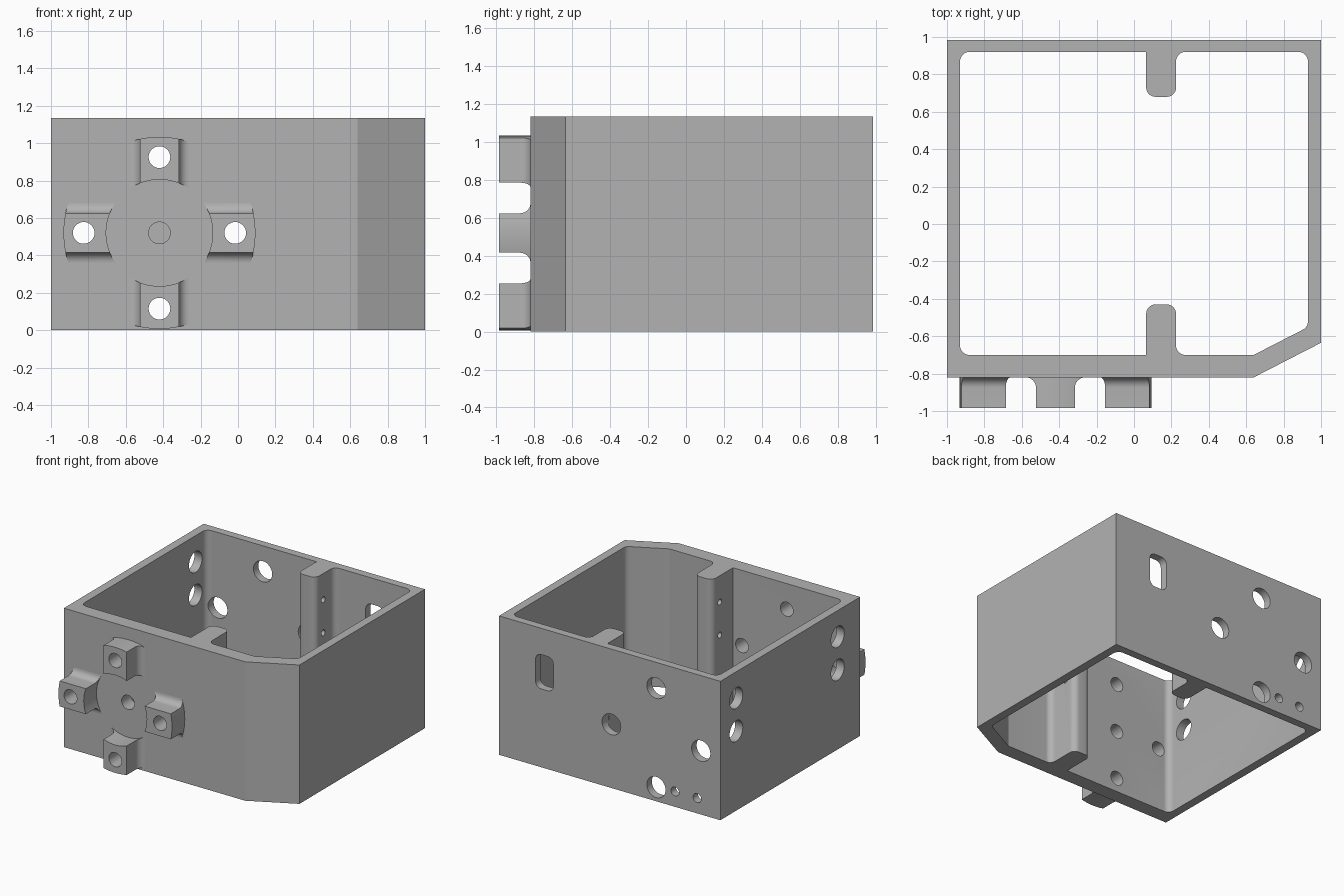
import bpy, bmesh, math
from mathutils import Vector, Matrix

if "Cube" in bpy.data.objects:
    bpy.data.objects.remove(bpy.data.objects["Cube"])

H = 1.135                      # housing height
FRONT, BACK = -0.82, 0.985     # outer wall planes
HUB = (-0.42, 0.52)            # mount centre (x, z)

grey = bpy.data.materials.new("light grey")
grey.diffuse_color = (0.45, 0.45, 0.45, 1)
grey.use_nodes = True
grey.node_tree.nodes["Principled BSDF"].inputs["Base Color"].default_value = grey.diffuse_color


def rounded(corners, steps=8):
    """Outline from (x, y, fillet radius) corners."""
    out = []
    n = len(corners)
    for i, (x, y, r) in enumerate(corners):
        p = Vector((x, y))
        if r == 0:
            out.append(p)
            continue
        a = (Vector(corners[i - 1][:2]) - p).normalized()
        b = (Vector(corners[(i + 1) % n][:2]) - p).normalized()
        half = a.angle(b) / 2
        c = p + (a + b).normalized() * r / math.sin(half)
        s = p + a * r / math.tan(half) - c
        e = p + b * r / math.tan(half) - c
        turn = math.atan2(s.x * e.y - s.y * e.x, s.dot(e))
        for k in range(steps + 1):
            out.append(c + Matrix.Rotation(turn * k / steps, 2) @ s)
    return out


def prism(bm, outline, z0, z1, matrix=Matrix()):
    low = [bm.verts.new(matrix @ Vector((p[0], p[1], z0))) for p in outline]
    top = [bm.verts.new(matrix @ Vector((p[0], p[1], z1))) for p in outline]
    bm.faces.new(low[::-1])
    bm.faces.new(top)
    for i in range(len(low)):
        j = (i + 1) % len(low)
        bm.faces.new((low[i], low[j], top[j], top[i]))


def circle(cx, cy, r, n=32):
    return [(cx + r * math.cos(2 * math.pi * i / n),
             cy + r * math.sin(2 * math.pi * i / n)) for i in range(n)]


ALONG_Y = Matrix(((1, 0, 0, 0), (0, 0, 1, 0), (0, 1, 0, 0), (0, 0, 0, 1)))  # (x, z, y)
ALONG_X = Matrix(((0, 0, 1, 0), (1, 0, 0, 0), (0, 1, 0, 0), (0, 0, 0, 1)))  # (y, z, x)


def make(name, bm):
    bmesh.ops.recalc_face_normals(bm, faces=bm.faces)
    me = bpy.data.meshes.new(name)
    bm.to_mesh(me)
    bm.free()
    ob = bpy.data.objects.new(name, me)
    bpy.context.collection.objects.link(ob)
    me.materials.append(grey)
    return ob


def cut(ob, cutter):
    m = ob.modifiers.new("cut", 'BOOLEAN')
    m.operation, m.solver, m.object = 'DIFFERENCE', 'EXACT', cutter
    bpy.context.view_layer.objects.active = ob
    bpy.ops.object.modifier_apply(modifier=m.name)


def smooth(ob):
    bpy.ops.object.select_all(action='DESELECT')
    ob.select_set(True)
    bpy.context.view_layer.objects.active = ob
    bpy.ops.object.shade_smooth_by_angle(angle=math.radians(25))


# Housing: outer block with one chamfered corner
bm = bmesh.new()
prism(bm, [(-1, FRONT), (0.64, FRONT), (1, -0.635), (1, BACK), (-1, BACK)], 0, H)
housing = make("housing", bm)

# Open cavity, leaving two inner ribs
R = 0.05
bm = bmesh.new()
prism(bm, rounded([
    (-0.93, -0.70, R), (0.065, -0.70, 0), (0.065, -0.43, R), (0.225, -0.43, R),
    (0.225, -0.70, R), (0.64, -0.70, 0), (0.93, -0.551, R), (0.93, 0.92, R),
    (0.225, 0.92, R), (0.225, 0.68, R), (0.065, 0.68, R), (0.065, 0.92, 0),
    (-0.93, 0.92, R)]), -0.2, H + 0.2)
cavity = make("cavity_cutter", bm)

# Bolt holes through the front wall and lugs
ARM = 0.405
bolts = [(HUB[0] + dx * ARM, HUB[1] + dz * ARM)
         for dx, dz in ((1, 0), (-1, 0), (0, 1), (0, -1))]
bm = bmesh.new()
for x, z in bolts + [HUB]:
    prism(bm, circle(x, z, 0.058), -1.1, -0.6, ALONG_Y)
bolt_holes = make("bolt_hole_cutter", bm)

# Holes in back wall, left wall and ribs
bm = bmesh.new()
for x, z in bolts:
    prism(bm, circle(x, z, 0.085), 0.9, 1.1, ALONG_Y)
for x in (-0.59, -0.79):
    prism(bm, circle(x, 0.125, 0.037, 24), 0.88, 1.1, ALONG_Y)
w, h = 0.08, 0.14
prism(bm, rounded([(0.59 - w, 0.78 - h, R), (0.59 + w, 0.78 - h, R),
                   (0.59 + w, 0.78 + h, R), (0.59 - w, 0.78 + h, R)]),
      0.85, 1.1, ALONG_Y)
for y in (-0.53, 0.78):
    for z in (0.65, 0.92):
        prism(bm, circle(y, z, 0.085), -1.1, -0.85, ALONG_X)
        prism(bm, circle(y, z, 0.024, 16), -0.05, 0.35, ALONG_X)
wall_holes = make("wall_hole_cutter", bm)

for c in (cavity, bolt_holes, wall_holes):
    cut(housing, c)
smooth(housing)

# Mount lugs: four ring sectors with filleted feet
R_IN, R_OUT, HALF, DEPTH, FOOT = 0.285, 0.513, 0.104, 0.165, 0.055
side = [(HALF + FOOT * (1 - math.cos(t)), FOOT * (1 - math.sin(t)))
        for t in (math.pi / 2 * k / 8 for k in range(9))]   # tip to lug wall
columns = [(-s, d) for s, d in side] + [(-HALF, DEPTH)]
columns += [(HALF * k / 5, DEPTH) for k in range(-4, 5)]
columns += [(HALF, DEPTH)] + [(s, d) for s, d in side[::-1]]
columns.sort(key=lambda c: c[0])
BASE = -0.02
for i, name in enumerate(("right_lug", "top_lug", "left_lug", "bottom_lug")):
    ca, sa = math.cos(i * math.pi / 2), math.sin(i * math.pi / 2)
    bm = bmesh.new()

    def vert(radius, s, d):
        r = math.sqrt(radius * radius - s * s)
        return bm.verts.new((HUB[0] + r * ca - s * sa, FRONT - d, HUB[1] + r * sa + s * ca))

    rows = [(vert(R_IN, s, BASE), vert(R_OUT, s, BASE), vert(R_OUT, s, d), vert(R_IN, s, d))
            for s, d in columns]
    bm.faces.new(rows[0])
    bm.faces.new(rows[-1])
    for a, b in zip(rows, rows[1:]):
        for k in range(4):
            j = (k + 1) % 4
            bm.faces.new((a[k], a[j], b[j], b[k]))
    bmesh.ops.remove_doubles(bm, verts=bm.verts, dist=1e-5)
    bmesh.ops.dissolve_degenerate(bm, edges=bm.edges, dist=1e-5)
    lug = make(name, bm)
    cut(lug, bolt_holes)
    smooth(lug)

for c in (cavity, bolt_holes, wall_holes):
    c.hide_render = True
    c.hide_set(True)
